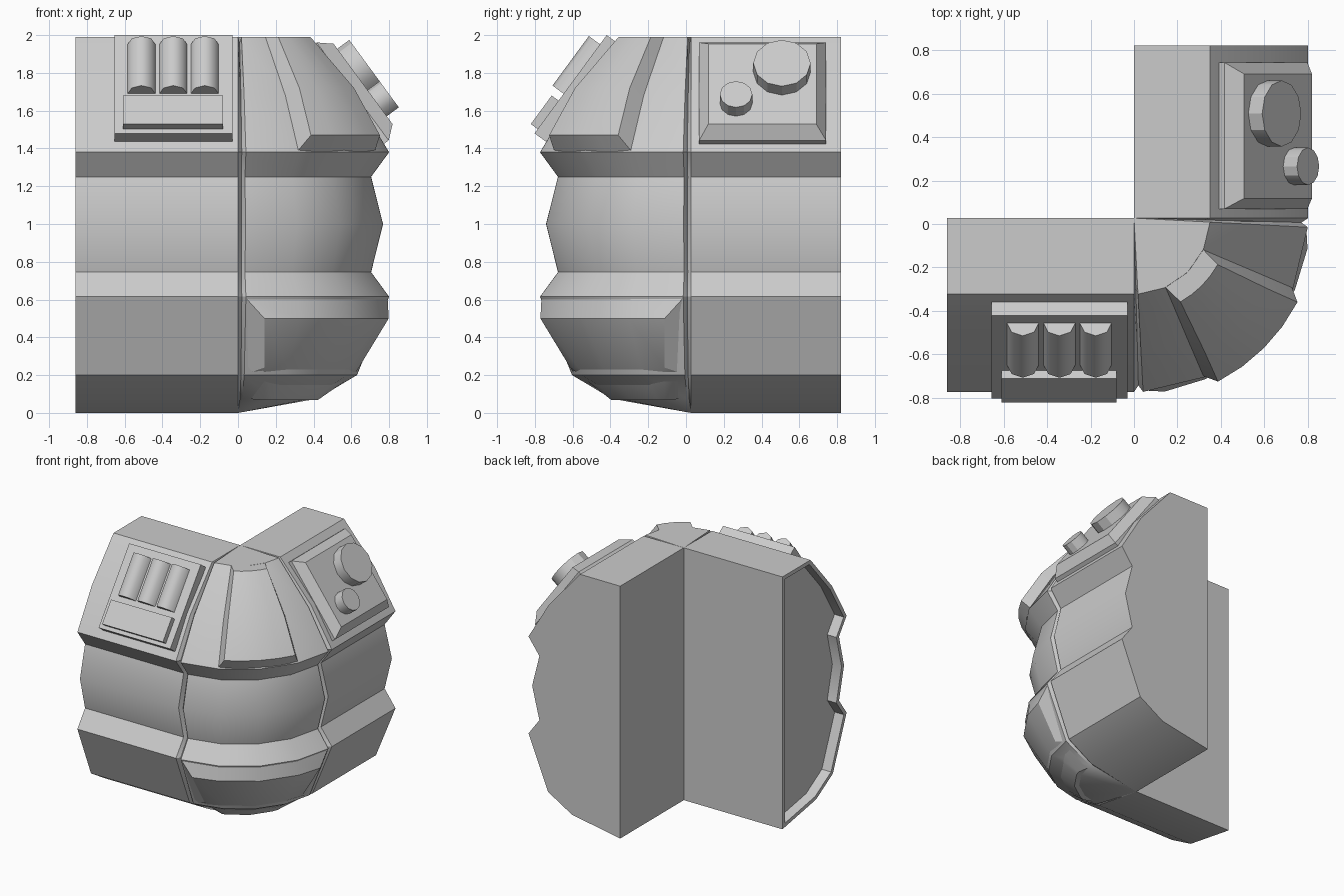
import bpy, bmesh
from math import sin, cos, radians, asin, degrees, pi
from mathutils import Vector

if "Cube" in bpy.data.objects:
    bpy.data.objects.remove(bpy.data.objects["Cube"])

PY = 0.027  # y of the inner corner; wall depth r is measured from it
WALL = [(0, 1.99), (.35, 1.99), (.62, 1.68), (.80, 1.38), (.705, 1.25), (.768, 1.0),
        (.705, .745), (.80, .615), (.63, .20), (.42, .075), (0, 0)]


def finish(name, bm, smooth=30):
    bmesh.ops.remove_doubles(bm, verts=bm.verts, dist=1e-4)
    bmesh.ops.recalc_face_normals(bm, faces=bm.faces)
    me = bpy.data.meshes.new(name)
    bm.to_mesh(me)
    bm.free()
    ob = bpy.data.objects.new(name, me)
    bpy.context.collection.objects.link(ob)
    bpy.ops.object.select_all(action='DESELECT')
    ob.select_set(True)
    bpy.context.view_layer.objects.active = ob
    bpy.ops.object.shade_smooth_by_angle(angle=radians(smooth))
    return ob


def loft(bm, loops):
    """Join matching closed loops and cap both ends."""
    rings = [[bm.verts.new(p) for p in lp] for lp in loops]
    n = len(rings[0])
    for a, b in zip(rings, rings[1:]):
        for i in range(n):
            j = (i + 1) % n
            bm.faces.new((a[i], a[j], b[j], b[i]))
    return bm.faces.new(rings[0]), bm.faces.new(rings[-1])


def polar(r, deg, z):
    a = radians(deg)
    return Vector((r * sin(a), PY - r * cos(a), z))


# straight walls; the left one has a recessed end
bm = bmesh.new()
_, end = loft(bm, [[(x, PY - r, z) for r, z in WALL] for x in (0, -.86)])
bmesh.ops.recalc_face_normals(bm, faces=bm.faces)
bmesh.ops.inset_region(bm, faces=[end], thickness=.03, use_even_offset=True)
ext = bmesh.ops.extrude_face_region(bm, geom=[end])
if end.is_valid:
    bmesh.ops.delete(bm, geom=[end], context='FACES_ONLY')
bmesh.ops.translate(bm, vec=(.08, 0, 0),
                    verts=[v for v in ext['geom'] if isinstance(v, bmesh.types.BMVert)])
finish("left_wall", bm)

bm = bmesh.new()
loft(bm, [[(r, y, z) for r, z in WALL] for y in (PY, .82)])
finish("right_wall", bm)

# rounded corner with a V groove beside each wall
bm = bmesh.new()
half = [(0, 0), (1.5, .03), (3, 0), (24, 0)]
cols = half + [(45, 0)] + [(90 - a, d) for a, d in reversed(half)]
grid = [[bm.verts.new(polar(max(r - d, 0), a, z - (d if i == 1 else 0)))
         for i, (r, z) in enumerate(WALL)] for a, d in cols]
for a, b in zip(grid, grid[1:]):
    for i in range(len(WALL) - 1):
        bm.faces.new((a[i], a[i + 1], b[i + 1], b[i]))
finish("corner_wall", bm)


def raised_panel(name, base, outer, base_ang, outer_ang):
    """Bevelled curved panel between a base grid and a raised grid."""
    bm = bmesh.new()

    def make(rows, ang):
        out = []
        for r, z in rows:
            s = ang(r)
            half = [s, 24 if s < 20 else (s + 45) / 2]
            angs = half + [45] + [90 - h for h in reversed(half)]
            out.append([bm.verts.new(polar(r, a, z)) for a in angs])
        return out
    A, B = make(base, base_ang), make(outer, outer_ang)
    nr, nc = len(A), len(A[0])
    for G in (A, B):
        for i in range(nr - 1):
            for j in range(nc - 1):
                bm.faces.new((G[i][j], G[i][j + 1], G[i + 1][j + 1], G[i + 1][j]))
    rim = ([(0, j) for j in range(nc)] + [(i, nc - 1) for i in range(1, nr)]
           + [(nr - 1, j) for j in range(nc - 2, -1, -1)] + [(i, 0) for i in range(nr - 2, 0, -1)])
    for (i, j), (k, l) in zip(rim, rim[1:] + rim[:1]):
        bm.faces.new((A[i][j], A[k][l], B[k][l], B[i][j]))
    return finish(name, bm, 25)


raised_panel("corner_upper_panel", [(.335, 1.989), (.615, 1.675), (.79, 1.385)],
             [(.44, 1.989), (.695, 1.72), (.845, 1.47)],
             lambda r: 23.5, lambda r: 31 - 4.5 * r)
raised_panel("corner_lower_panel", [(.793, .61), (.62, .205), (.40, .075)],
             [(.81, .50), (.655, .24), (.445, .068)],
             lambda r: degrees(asin(.04 / r)), lambda r: degrees(asin(.14 / r)))


# sloped panel frames: u along the wall, v up the slope, h outwards
def slope(u, v, h, right):
    r = .45 - .592 * v + .806 * h
    z = 2.0 + .806 * v + .592 * h
    return (r, u, z) if right else (u, .03 - r, z)


def slab(name, right, *rects):
    """Each rectangle is (u0, u1, v0, v1, h)."""
    bm = bmesh.new()
    loft(bm, [[slope(u, v, h, right) for u, v in ((u0, v0), (u1, v0), (u1, v1), (u0, v1))]
              for u0, u1, v0, v1, h in rects])
    return finish(name, bm)


# left wall: plate, lower box and three half-round tubes
slab("tube_plate", False, (-.655, -.03, -.645, 0, -.075), (-.655, -.03, -.645, 0, 0))
slab("lower_box", False, (-.61, -.08, -.617, -.43, -.01), (-.61, -.08, -.617, -.43, .045))
for k, c in enumerate((-.511, -.343, -.176)):
    bm = bmesh.new()
    loft(bm, [[slope(c + .073 * cos(a * pi / 4), v, .073 * sin(a * pi / 4), False)
               for a in range(5)] for v in (-.385, -.06)])
    finish(f"tube_{k + 1}", bm, 50)

# right wall: bevelled console with two knobs
slab("knob_console", True, (.07, .742, -.655, -.012, -.09), (.07, .742, -.655, -.012, -.05),
     (.118, .69, -.598, -.07, .018))
for name, u, v, rad in (("large_knob", .508, -.255, .152), ("small_knob", .265, -.46, .086)):
    bm = bmesh.new()
    loft(bm, [[slope(u + rad * cos(a * pi / 6), v + rad * sin(a * pi / 6), h, True)
               for a in range(12)] for h in (0, .097)])
    finish(name, bm)
